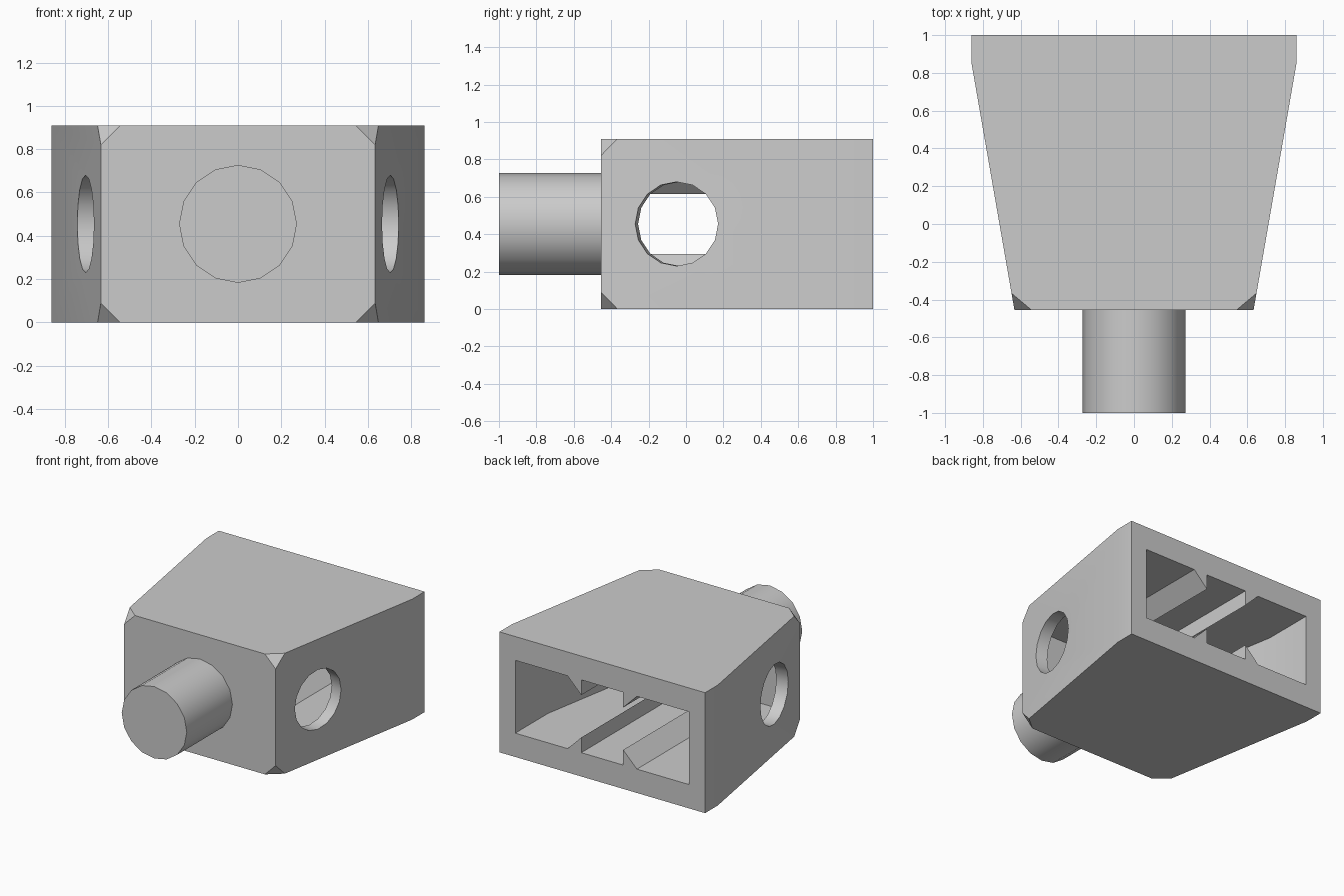
import bpy, bmesh, math
from mathutils import Matrix, Vector

cube = bpy.data.objects.get("Cube")
if cube:
    bpy.data.objects.remove(cube, do_unlink=True)

HEIGHT = 0.91
MID = HEIGHT / 2
TAPER = math.radians(9.9)

grey = bpy.data.materials.new("plain grey")
grey.use_nodes = True
colour = (0.6, 0.6, 0.6, 1)
grey.diffuse_color = colour
grey.node_tree.nodes["Principled BSDF"].inputs["Base Color"].default_value = colour


def add_object(name, bm):
    bmesh.ops.recalc_face_normals(bm, faces=bm.faces)
    mesh = bpy.data.meshes.new(name)
    bm.to_mesh(mesh)
    bm.free()
    mesh.materials.append(grey)
    ob = bpy.data.objects.new(name, mesh)
    bpy.context.collection.objects.link(ob)
    return ob


def prism(points, direction):
    """Extrude a planar outline along a direction."""
    bm = bmesh.new()
    face = bm.faces.new([bm.verts.new(p) for p in points])
    new = bmesh.ops.extrude_face_region(bm, geom=[face])["geom"]
    verts = [v for v in new if isinstance(v, bmesh.types.BMVert)]
    bmesh.ops.translate(bm, verts=verts, vec=direction)
    return bm


def cylinder(radius, depth, centre, axis):
    """Sixteen-sided cylinder with one corner pointing straight up."""
    axis = Vector(axis).normalized()
    up = Vector((0, 0, 1))
    turn = Matrix((up, axis.cross(up), axis)).transposed().to_4x4()
    bm = bmesh.new()
    bmesh.ops.create_cone(bm, cap_ends=True, segments=16, radius1=radius,
                          radius2=radius, depth=depth,
                          matrix=Matrix.Translation(centre) @ turn)
    return bm


def half_outline(side, z):
    """Plan outline from half-width points, mirrored in x."""
    return [(x, y, z) for x, y in side] + [(-x, y, z) for x, y in reversed(side)]


def select_only(ob):
    bpy.ops.object.select_all(action="DESELECT")
    ob.select_set(True)
    bpy.context.view_layer.objects.active = ob


def cut(target, cutter):
    mod = target.modifiers.new("cut", "BOOLEAN")
    mod.operation = "DIFFERENCE"
    mod.solver = "EXACT"
    mod.object = cutter
    select_only(target)
    bpy.ops.object.modifier_apply(modifier=mod.name)
    bpy.data.objects.remove(cutter, do_unlink=True)


# Tapered housing with clipped front corners
bm = prism(half_outline([(0.86, 1), (0.86, 0.85), (0.633, -0.455)], 0), (0, 0, HEIGHT))
corners = [v for v in bm.verts if v.co.y < -0.4]
bmesh.ops.bevel(bm, geom=corners, offset=0.09, segments=1, affect="VERTICES")
housing = add_object("housing", bm)

# Rear pocket, keeping the triangular guide rails on its floor and ceiling
pocket_side = [(0.727, 1.1), (0.727, 0.61), (0.727 - 0.97 * math.tan(TAPER), -0.36)]
pocket = add_object("pocket", prism(half_outline(pocket_side, 0.18), (0, 0, 0.55)))
for sx in (1, -1):
    for sz in (1, -1):
        outline = [(0.32, 0.305), (0.175, 0.305), (0.175, 0.16)]
        rail = [(sx * x, -0.6, MID + sz * z) for x, z in outline]
        cut(pocket, add_object("rail", prism(rail, (0, 2, 0))))
cut(housing, pocket)

# Round hole square to each sloping side wall
for sx in (1, -1):
    axis = (sx * math.cos(TAPER), -math.sin(TAPER), 0)
    cut(housing, add_object("side_hole", cylinder(0.225, 0.4, (sx * 0.703, -0.05, MID), axis)))

# Front peg
peg = add_object("peg", cylinder(0.272, 0.545, (0, -0.7275, MID), (0, 1, 0)))

for ob in (housing, peg):
    select_only(ob)
    bpy.ops.object.shade_smooth_by_angle(angle=math.radians(30))
